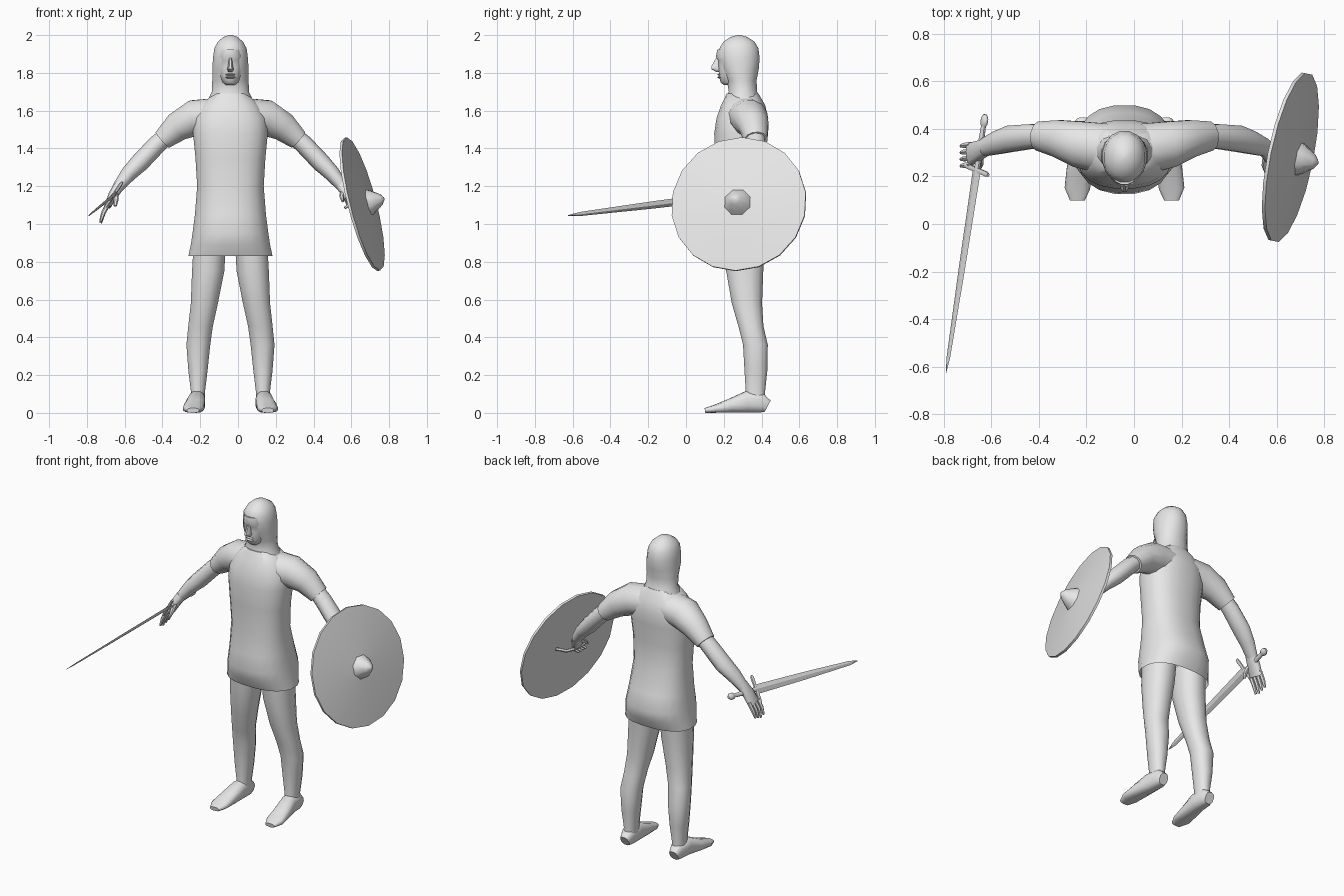
import bpy, bmesh, math
from mathutils import Vector as V

CX = -0.04                      # body symmetry plane
grey = bpy.data.materials.new("plain_grey")
grey.diffuse_color = (0.8, 0.8, 0.8, 1)


def ring(c, u, v, n=16, p=2.0):
    """Superellipse loop around c with half axes u and v."""
    out = []
    for i in range(n):
        a = 2 * math.pi * (i + 0.5) / n
        ca, sa = math.cos(a), math.sin(a)
        out.append(V(c) + V(u) * math.copysign(abs(ca) ** (2 / p), ca)
                   + V(v) * math.copysign(abs(sa) ** (2 / p), sa))
    return out


def loft(name, rings, caps=(True, True), angle=50):
    bm = bmesh.new()
    loops = [[bm.verts.new(q) for q in r] for r in rings]
    for a, b in zip(loops, loops[1:]):
        for i in range(len(a)):
            j = (i + 1) % len(a)
            bm.faces.new((a[i], a[j], b[j], b[i]))
    if caps[0]:
        bm.faces.new(loops[0][::-1])
    if caps[1]:
        bm.faces.new(loops[-1])
    bmesh.ops.recalc_face_normals(bm, faces=bm.faces)
    me = bpy.data.meshes.new(name)
    bm.to_mesh(me)
    bm.free()
    me.materials.append(grey)
    ob = bpy.data.objects.new(name, me)
    bpy.context.collection.objects.link(ob)
    bpy.ops.object.select_all(action='DESELECT')
    ob.select_set(True)
    bpy.context.view_layer.objects.active = ob
    bpy.ops.object.shade_smooth_by_angle(angle=math.radians(angle))
    return ob


def stack(name, rows, cx=CX, n=16, p=2.3, caps=(True, True)):
    """Horizontal sections: z, half width, front y, back y, optional x."""
    rings = []
    for z, hx, yf, yb, *x in rows:
        rings.append(ring((x[0] if x else cx, (yf + yb) / 2, z),
                          (hx, 0, 0), (0, (yb - yf) / 2, 0), n, p))
    return loft(name, rings, caps)


def tube(name, pts, hint=(0, 1, 0), n=10, p=2.0, angle=50):
    """Sections across a path: x, y, z, half size along hint, half size across."""
    cs = [V(q[:3]) for q in pts]
    rings = []
    for i, q in enumerate(pts):
        t = (cs[min(i + 1, len(cs) - 1)] - cs[max(i - 1, 0)]).normalized()
        v = t.cross(V(hint)).normalized()
        u = v.cross(t).normalized()
        rings.append(ring(cs[i], u * q[3], v * q[4], n, p))
    return loft(name, rings, angle=angle)


# Tunic body, open at the hem
stack("tunic", [(0.83, .225, .17, .455), (0.89, .212, .14, .485),
                (0.95, .203, .125, .50), (1.05, .19, .138, .47),
                (1.20, .178, .155, .425), (1.35, .187, .15, .42),
                (1.48, .20, .148, .433), (1.56, .195, .16, .437),
                (1.63, .155, .185, .42), (1.69, .09, .215, .385)],
      n=20, p=2.4, caps=(False, True))

# Hood around the head and neck
stack("hood", [(1.64, .13, .20, .41), (1.70, .10, .225, .378),
               (1.76, .098, .215, .375), (1.82, .098, .185, .387),
               (1.88, .094, .172, .392), (1.93, .087, .175, .385),
               (1.965, .068, .197, .365), (1.99, .038, .235, .325),
               (2.0, .008, .27, .29)], p=2.1)

# Face
stack("face", [(1.735, .025, .20, .28), (1.75, .043, .182, .30),
               (1.785, .058, .173, .32), (1.83, .066, .172, .32),
               (1.865, .067, .170, .32), (1.885, .066, .157, .32),
               (1.925, .06, .165, .32)], p=2.2)
stack("nose", [(1.805, .012, .158, .20), (1.82, .019, .132, .20),
               (1.835, .014, .132, .20), (1.88, .008, .158, .20)], n=8)
for k, z in (("upper_lip", 1.791), ("lower_lip", 1.777)):
    stack(k, [(z - .006, .02, .172, .20), (z, .028, .164, .20),
              (z + .006, .02, .172, .20)], n=8)

for side, s in (("right", 1), ("left", -1)):
    def X(x):
        return CX + s * (x - CX)

    def mir(pts):
        return [(X(q[0]),) + q[1:] for q in pts]

    # Leg and foot
    stack(side + "_leg", [(z, h, a, b, X(x)) for z, h, a, b, x in (
        (0.92, .088, .20, .425, -.148), (0.75, .088, .21, .412, -.158),
        (0.58, .074, .24, .405, -.178), (0.46, .067, .275, .412, -.198),
        (0.36, .065, .30, .435, -.21), (0.22, .052, .308, .432, -.212),
        (0.11, .038, .315, .42, -.212), (0.04, .042, .31, .425, -.215))], n=12)
    tube(side + "_foot", mir([
        (-.215, .432, .035, .03, .035), (-.215, .40, .052, .042, .052),
        (-.218, .32, .058, .046, .058), (-.23, .23, .037, .054, .037),
        (-.238, .15, .021, .055, .021), (-.238, .10, .013, .032, .013)]),
        hint=(1, 0, 0), n=12, p=2.6)

    # Sleeve and forearm
    tube(side + "_sleeve", mir([
        (-.11, .315, 1.575, .11, .095), (-.23, .335, 1.562, .10, .098),
        (-.32, .36, 1.515, .08, .08), (-.40, .37, 1.445, .063, .056)]), n=12)
    tube(side + "_arm", mir([
        (-.35, .37, 1.49, .05, .045), (-.43, .368, 1.42, .054, .05),
        (-.52, .358, 1.325, .058, .05), (-.58, .34, 1.265, .05, .042),
        (-.635, .32, 1.195, .038, .03)]))

# Sword hand
tube("right_palm", [(-.625, .322, 1.21, .036, .03), (-.66, .305, 1.155, .044, .026),
                    (-.69, .292, 1.095, .048, .018)], p=2.6)
for i in range(4):
    y = .25 + .028 * i
    tube("right_finger", [(-.685, y, 1.11, .013, .013), (-.712, y - .004, 1.06, .012, .012),
                          (-.727, y - .006, 1.005 + .008 * abs(i - 1), .007, .007)], n=6)
tube("right_thumb", [(-.65, .285, 1.165, .016, .016), (-.645, .25, 1.13, .013, .013),
                     (-.65, .232, 1.095, .008, .008)], n=6)

# Shield hand
tube("left_palm", [(.548, .322, 1.205, .036, .03), (.57, .295, 1.165, .04, .026),
                   (.585, .27, 1.125, .04, .02)], p=2.6)
for i in range(4):
    y = .235 + .024 * i
    tube("left_finger", [(.585, y + .01, 1.14, .012, .012), (.588, y - .012, 1.10, .011, .011),
                         (.565, y - .022, 1.085, .007, .007)], n=6)
tube("left_thumb", [(.555, .285, 1.17, .015, .015), (.548, .245, 1.145, .012, .012),
                    (.555, .215, 1.12, .007, .007)], n=6)

# Sword, laid out along its axis from tip to pommel
tip, end = V((-.79, -.625, 1.045)), V((-.625, .46, 1.18))
cross = V((.095, -.04, .14)).normalized()


def along(rows):
    return [(*tip.lerp(end, t), a, b) for t, a, b in rows]


def diamond(name, rows):
    ax = (end - tip).normalized()
    w = (cross - ax * cross.dot(ax)).normalized()
    h = ax.cross(w)
    rings = []
    for t, a, b in rows:
        c = tip.lerp(end, t)
        rings.append([c + w * a, c + h * b, c - w * a, c - h * b])
    loft(name, rings, angle=20)


diamond("sword_blade", [(0, .002, .001), (.06, .013, .004), (.4, .023, .006), (.79, .029, .008)])
tube("sword_grip", along([(.78, .014, .011), (.87, .016, .013), (.96, .012, .01)]), hint=cross, n=8)
tube("sword_pommel", along([(.95, .01, .008), (.965, .021, .014), (.985, .021, .014),
                            (1.0, .01, .007)]), hint=cross, n=8)
mid = tip.lerp(end, .785)
tube("sword_guard", [(*(mid + cross * d), r, r * .8) for d, r in
                     ((-.088, .008), (-.07, .012), (0, .011), (.07, .012), (.088, .008))], n=6)

# Round shield with shallow cone and pointed boss
nrm = V((1, -.2, .26)).normalized()
su = nrm.cross(V((0, 0, 1))).normalized()
sv = nrm.cross(su)
mid = V((.658, .28, 1.105))


def disc(d, r, n):
    return ring(mid + nrm * d, su * r, sv * r, n)


loft("shield_board", [disc(-.008, .364, 18), disc(.006, .364, 18), disc(.042, .06, 18)], angle=30)
loft("shield_boss", [disc(.036, .076, 8), disc(.06, .062, 8), disc(.105, .03, 8),
                     disc(.122, .006, 8)], angle=50)
tube("shield_handle", [(.66, .385, 1.12, .01, .01), (.60, .365, 1.115, .01, .01),
                       (.58, .29, 1.11, .011, .011), (.58, .215, 1.11, .01, .01),
                       (.645, .195, 1.11, .01, .01)], hint=(0, 0, 1), n=6)
